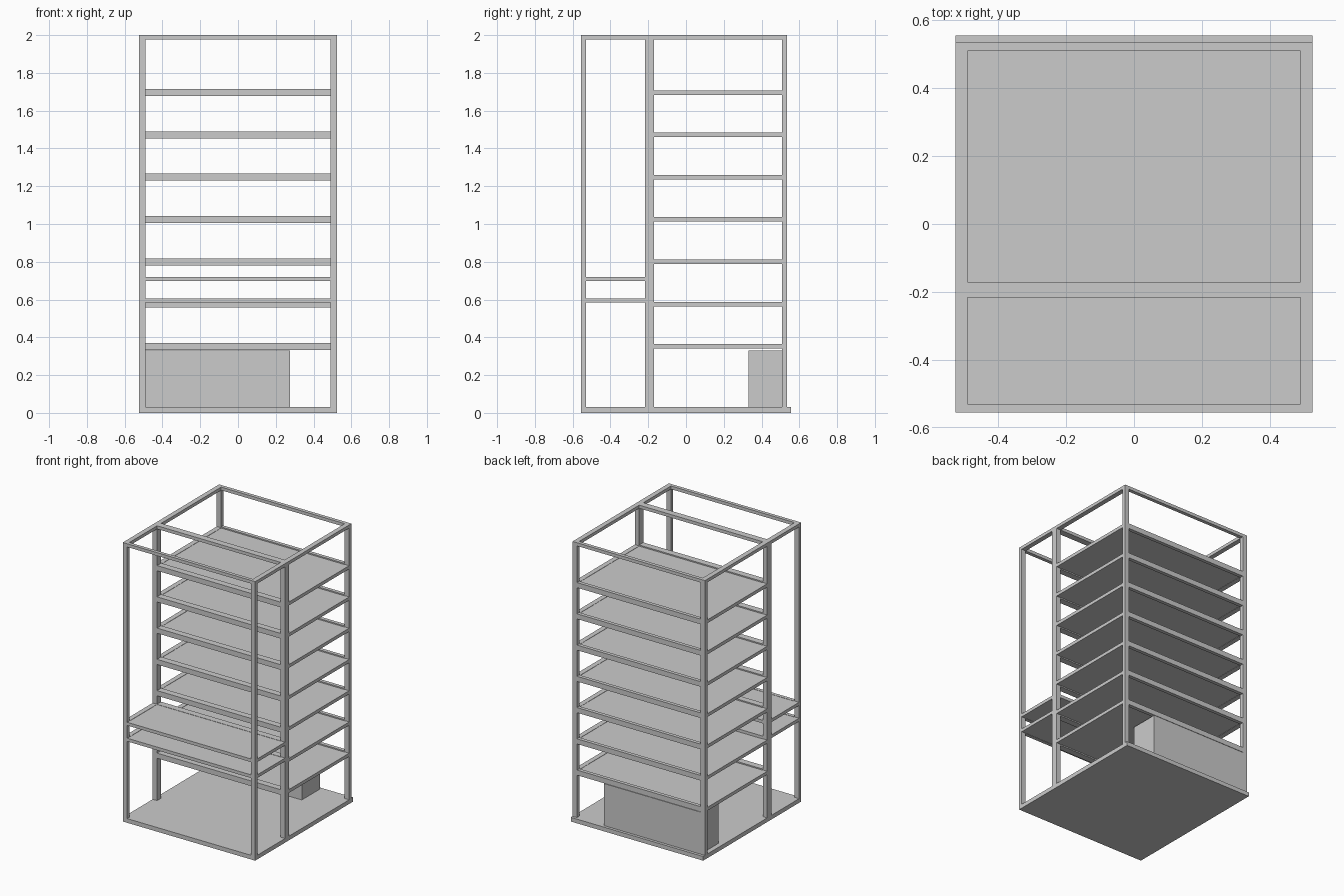
import bpy

if "Cube" in bpy.data.objects:
    bpy.data.objects.remove(bpy.data.objects["Cube"])

X0, X1 = 0.49, 0.525            # inner / outer half width
FRONT = (-0.555, -0.53)         # depth ranges of the three post rows
MID = (-0.217, -0.17)
BACK = (0.509, 0.535)
BASE_TOP, TOP = 0.03, 2.0


def box(name, x, y, z):
    """Axis-aligned box from three (min, max) ranges."""
    verts = [(a, b, c) for a in x for b in y for c in z]
    faces = [(0, 1, 3, 2), (4, 6, 7, 5), (0, 4, 5, 1),
             (2, 3, 7, 6), (0, 2, 6, 4), (1, 5, 7, 3)]
    mesh = bpy.data.meshes.new(name)
    mesh.from_pydata(verts, [], faces)
    ob = bpy.data.objects.new(name, mesh)
    bpy.context.collection.objects.link(ob)
    return ob


def cross_rail(name, row, z):
    box(name, (-X0, X0), row, z)


def side_rails(name, y, z):
    for side, x in (("left", (-X1, -X0)), ("right", (X0, X1))):
        box(f"{name}_{side}", x, y, z)


def shelf(name, front, back, z, cross_h, side_h):
    """Panel framed by two cross rails and two side rails."""
    y = (front[1], back[0])
    span = lambda h: (z - h / 2, z + h / 2)
    cross_rail(name + "_front_rail", front, span(cross_h))
    cross_rail(name + "_back_rail", back, span(cross_h))
    side_rails(name + "_side_rail", y, span(side_h))
    box(name + "_panel", (-X0, X0), y, (z - side_h / 2 + 0.002, z + side_h / 2 - 0.002))


# Base plate, with a small lip behind the back posts
box("base_plate", (-X1, X1), (-0.555, 0.555), (0, BASE_TOP))

# Posts and top rails
for row_name, row in (("front", FRONT), ("middle", MID), ("back", BACK)):
    side_rails(row_name + "_post", row, (BASE_TOP, TOP))
    cross_rail(row_name + "_top_rail", row, (TOP - 0.023, TOP))
for bay, y in (("front", (FRONT[1], MID[0])), ("rear", (MID[1], BACK[0]))):
    side_rails(bay + "_top_side_rail", y, (TOP - 0.023, TOP))

# Seven rear shelves
for i in range(7):
    shelf(f"rear_shelf_{i + 1}", MID, BACK, 0.352 + i * 0.224, 0.037, 0.024)

# Two front work shelves
for i, z in enumerate((0.595, 0.709)):
    shelf(f"front_shelf_{i + 1}", FRONT, MID, z, 0.023, 0.023)

# Storage box under the lowest rear shelf
box("storage_box", (-X0, 0.275), (0.33, 0.535), (BASE_TOP, 0.331))
